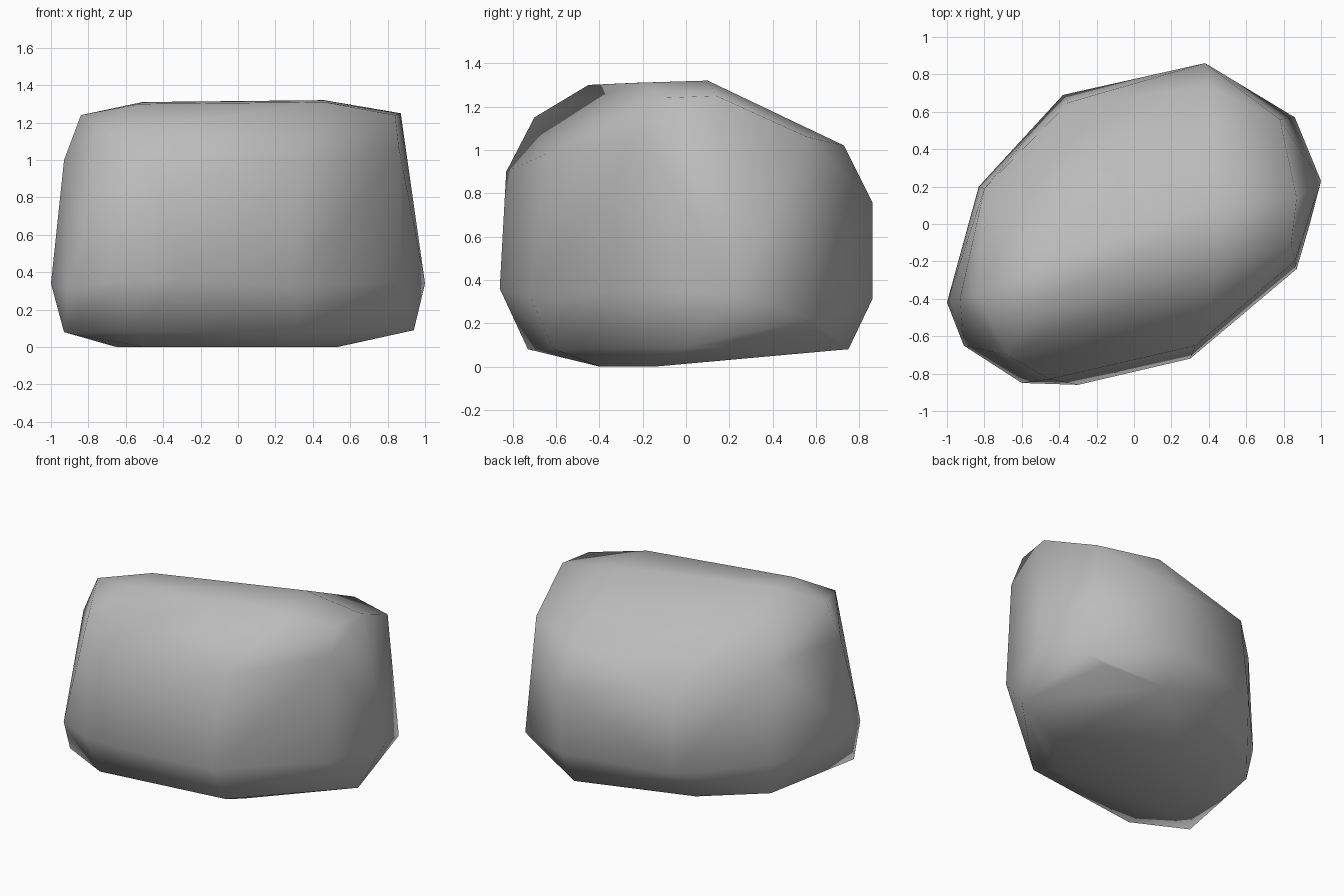
import bpy
import bmesh
from math import radians

# Remove only the default object
default_object = bpy.data.objects.get("Cube")
if default_object:
    bpy.data.objects.remove(default_object, do_unlink=True)


def make_material(name, colour):
    material = bpy.data.materials.new(name)
    material.use_nodes = True
    material.diffuse_color = colour
    shader = next(node for node in material.node_tree.nodes
                  if node.type == "BSDF_PRINCIPLED")
    shader.inputs["Base Color"].default_value = colour
    shader.inputs["Roughness"].default_value = 0.8
    return material


def make_boulder(name, levels, material):
    """Wrap the stacked corner outlines in one faceted, smooth-shaded shell."""
    bm = bmesh.new()
    for outline in levels:
        for corner in outline:
            bm.verts.new(corner)
    bmesh.ops.convex_hull(bm, input=list(bm.verts), use_existing_faces=False)

    # Drop corners that fell inside the shell
    unused = [vert for vert in bm.verts if not vert.link_faces]
    bmesh.ops.delete(bm, geom=unused, context="VERTS")

    # Merge nearly coplanar triangles into broad facets
    bmesh.ops.dissolve_limit(bm, angle_limit=radians(3),
                             verts=list(bm.verts), edges=list(bm.edges))
    bmesh.ops.recalc_face_normals(bm, faces=list(bm.faces))
    for face in bm.faces:
        face.smooth = True

    mesh = bpy.data.meshes.new(name)
    bm.to_mesh(mesh)
    bm.free()
    mesh.materials.append(material)
    boulder = bpy.data.objects.new(name, mesh)
    bpy.context.collection.objects.link(boulder)
    return boulder


# Nearly flat underside, lifting slightly towards the back
underside = [(-.65, -.17, 0), (-.5, -.38, 0), (.32, -.4, 0), (.53, -.14, 0)]

# Lower bevel around the underside
foot = [(-.93, -.55, .08), (-.57, -.73, .08), (.33, -.61, .08),
        (.94, 0, .09), (.74, .6, .17), (.35, .75, .08),
        (-.4, .46, .06), (-.79, .18, .08)]

# Widest outline
belly = [(-1, -.42, .34), (-.91, -.65, .31), (-.6, -.85, .36),
         (-.3, -.86, .36), (.3, -.72, .32), (.87, -.24, .35),
         (1, .23, .34), (.86, .57, .22), (.38, .86, .31),
         (-.38, .69, .3), (-.83, .2, .3)]

# Shoulder, lower along the back
shoulder = [(-.93, -.4, 1), (-.45, -.83, .9), (.33, -.65, .98),
            (.86, -.2, 1.07), (.78, .56, 1.06), (.4, .73, 1.02),
            (.38, .86, .76), (-.35, .65, .88), (-.8, .19, .97)]

# Flattened crown
crown = [(-.68, -.7, 1.15), (-.84, -.37, 1.24), (-.53, -.45, 1.3),
         (-.51, -.23, 1.31), (.46, -.22, 1.31), (.46, .1, 1.32),
         (.84, -.11, 1.24), (.87, .14, 1.25)]

stone_grey = make_material("stone grey", (.5, .5, .5, 1))
make_boulder("boulder", [underside, foot, belly, shoulder, crown], stone_grey)
